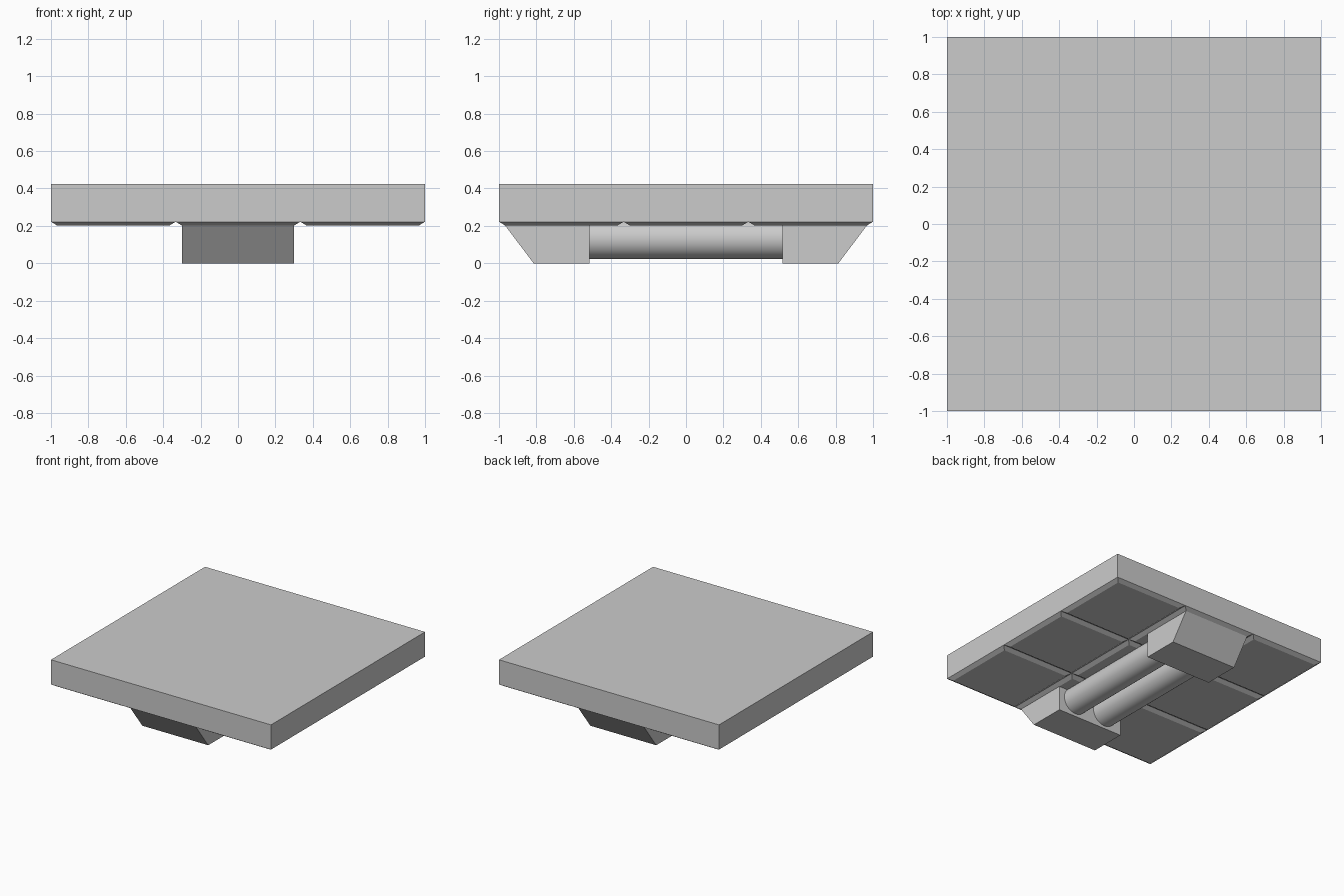
import bpy, bmesh, math
from mathutils import Matrix

if "Cube" in bpy.data.objects:
    bpy.data.objects.remove(bpy.data.objects["Cube"])

SEAM, TOP, TILE = 0.222, 0.425, 0.202


def finish(name, bm):
    bmesh.ops.recalc_face_normals(bm, faces=bm.faces)
    mesh = bpy.data.meshes.new(name)
    bm.to_mesh(mesh)
    bm.free()
    obj = bpy.data.objects.new(name, mesh)
    bpy.context.collection.objects.link(obj)
    return obj


# Square slab with nine bevelled panels underneath
bm = bmesh.new()
bmesh.ops.create_grid(bm, x_segments=3, y_segments=3, size=1,
                      matrix=Matrix.Translation((0, 0, SEAM)))
under = bm.faces[:]
bmesh.ops.reverse_faces(bm, faces=under)
rim = [e for e in bm.edges if e.is_boundary]
new = bmesh.ops.extrude_edge_only(bm, edges=rim)["geom"]
bmesh.ops.translate(bm, vec=(0, 0, TOP - SEAM),
                    verts=[g for g in new if isinstance(g, bmesh.types.BMVert)])
bmesh.ops.holes_fill(bm, edges=[e for e in bm.edges if e.is_boundary])
bmesh.ops.inset_individual(bm, faces=under, thickness=0.033, use_even_offset=True)
low = {v for f in under for v in f.verts}
for v in low:
    v.co.z = TILE
finish("slab", bm)


# Sloped blocks at the front and back
def end_block(name, side):
    profile = [(0.517, 0), (0.815, 0), (0.967, TILE), (0.517, TILE)]
    bm = bmesh.new()
    face = bm.faces.new([bm.verts.new((-0.3, side * y, z)) for y, z in profile])
    new = bmesh.ops.extrude_face_region(bm, geom=[face])["geom"]
    bmesh.ops.translate(bm, vec=(0.6, 0, 0),
                        verts=[g for g in new if isinstance(g, bmesh.types.BMVert)])
    finish(name, bm)


end_block("front_block", -1)
end_block("back_block", 1)

# Twin rollers between the blocks
for name, x in (("left_cylinder", -0.143), ("right_cylinder", 0.143)):
    bpy.ops.mesh.primitive_cylinder_add(vertices=32, radius=0.107, depth=1.034,
                                        location=(x, 0, 0.13),
                                        rotation=(math.pi / 2, 0, 0))
    bpy.context.object.name = name
    bpy.ops.object.shade_smooth_by_angle(angle=math.radians(30))
